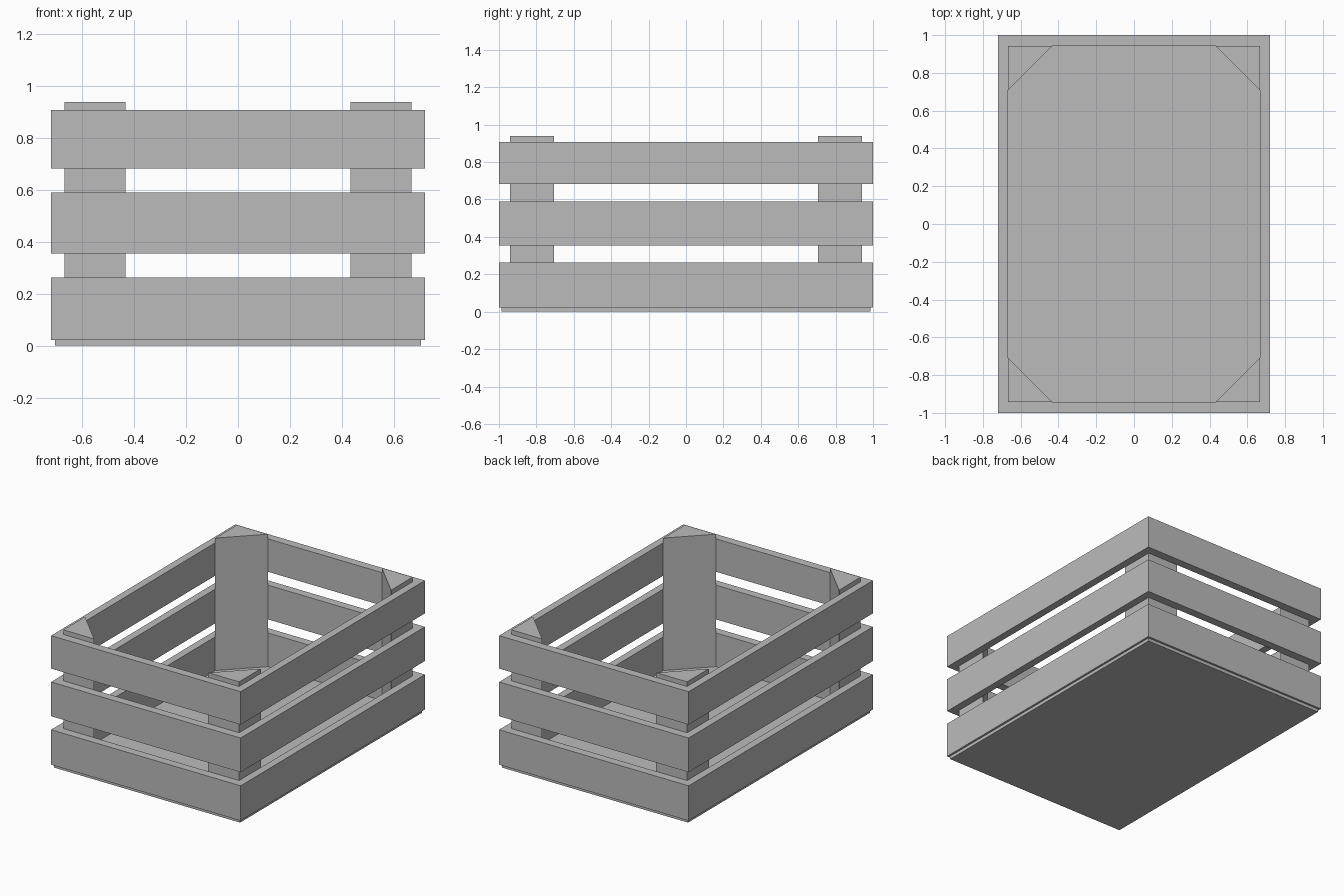
import bpy
import bmesh

cube = bpy.data.objects.get("Cube")
if cube:
    bpy.data.objects.remove(cube, do_unlink=True)

# Single plain grey
grey = bpy.data.materials.new("plain_grey")
grey.use_nodes = True
colour = (0.5, 0.5, 0.5, 1)
grey.diffuse_color = colour
grey.node_tree.nodes["Principled BSDF"].inputs["Base Color"].default_value = colour

HALF_X, HALF_Y = 0.72, 1.0      # outer half sizes
IN_X, IN_Y = 0.668, 0.942       # inner half sizes
CORNERS = [(-1, -1), (1, -1), (1, 1), (-1, 1)]


def finish(name, bm):
    bmesh.ops.recalc_face_normals(bm, faces=bm.faces)
    mesh = bpy.data.meshes.new(name)
    bm.to_mesh(mesh)
    bm.free()
    mesh.materials.append(grey)
    obj = bpy.data.objects.new(name, mesh)
    bpy.context.collection.objects.link(obj)
    return obj


def prism(name, outline, z0, z1):
    """Straight extrusion of a flat outline."""
    bm = bmesh.new()
    low = [bm.verts.new((x, y, z0)) for x, y in outline]
    high = [bm.verts.new((x, y, z1)) for x, y in outline]
    bm.faces.new(low)
    bm.faces.new(high)
    n = len(outline)
    for i in range(n):
        j = (i + 1) % n
        bm.faces.new((low[i], low[j], high[j], high[i]))
    return finish(name, bm)


def slat_ring(name, z0, z1):
    """Rectangular band of four boards with mitred corners."""
    bm = bmesh.new()
    loops = []
    for hx, hy, z in ((HALF_X, HALF_Y, z0), (HALF_X, HALF_Y, z1),
                      (IN_X, IN_Y, z1), (IN_X, IN_Y, z0)):
        loops.append([bm.verts.new((sx * hx, sy * hy, z)) for sx, sy in CORNERS])
    for k in range(4):
        a, b = loops[k], loops[(k + 1) % 4]
        for i in range(4):
            j = (i + 1) % 4
            bm.faces.new((a[i], a[j], b[j], b[i]))
    return finish(name, bm)


# Floor panel, slightly inset under the lowest boards
prism("floor_panel", [(sx * 0.706, sy * 0.986) for sx, sy in CORNERS], 0, 0.03)

# Three bands of side boards
for label, z0, z1 in (("lower", 0.022, 0.262), ("middle", 0.355, 0.59),
                      ("upper", 0.682, 0.908)):
    slat_ring(label + "_slats", z0, z1)

# Triangular corner posts
LEG = 0.235
for sx, sy in CORNERS:
    name = ("front" if sy < 0 else "back") + ("_left" if sx > 0 else "_right") + "_post"
    prism(name, [(sx * IN_X, sy * IN_Y),
                 (sx * (IN_X - LEG), sy * IN_Y),
                 (sx * IN_X, sy * (IN_Y - LEG))], 0.03, 0.94)
